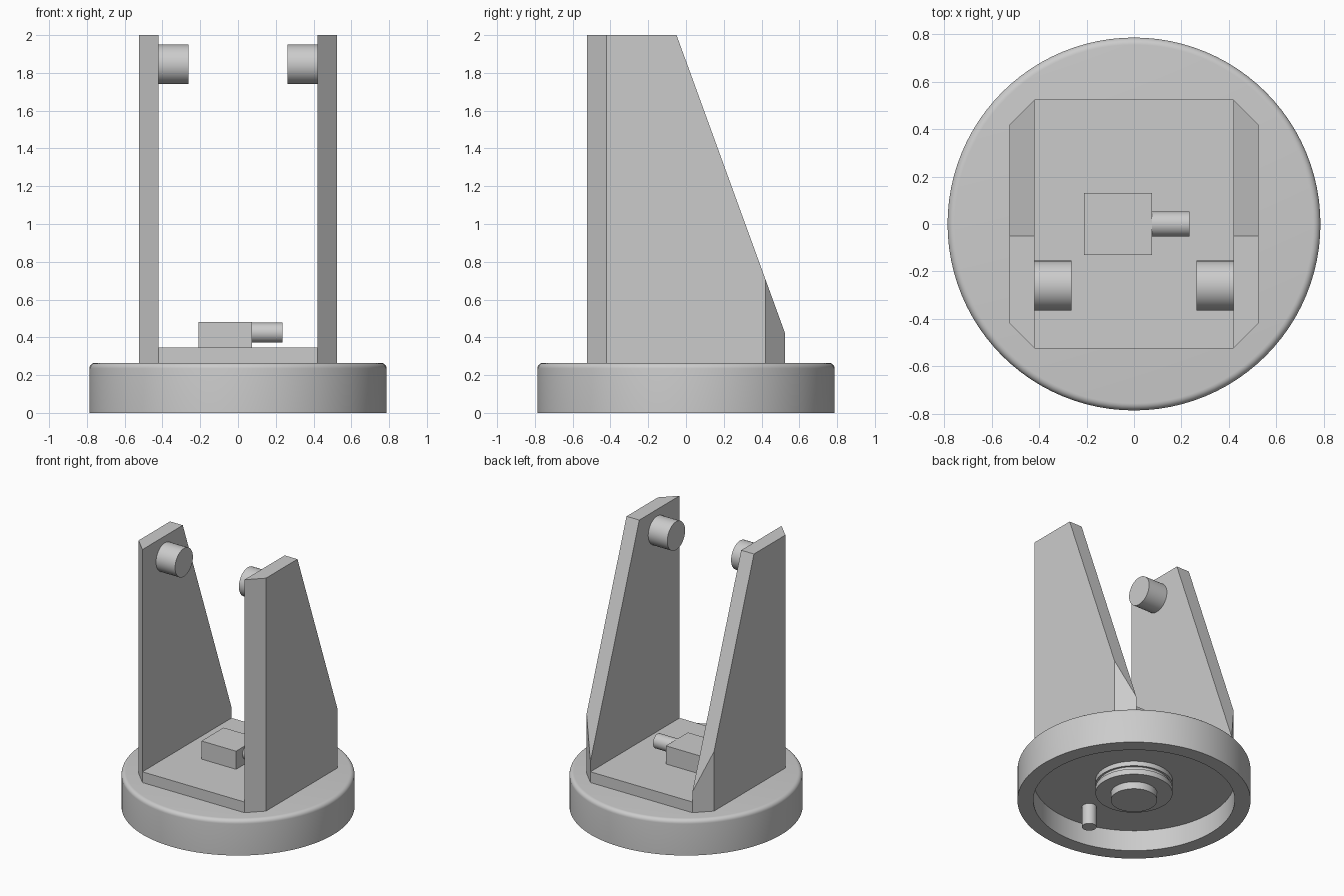
import bpy, bmesh, math
from mathutils import Matrix, Vector

default = bpy.data.objects.get("Cube")
if default:
    bpy.data.objects.remove(default, do_unlink=True)

grey = bpy.data.materials.new("plain_grey")
grey.use_nodes = True
grey.diffuse_color = (0.6, 0.6, 0.6, 1)
bsdf = next(n for n in grey.node_tree.nodes if n.type == 'BSDF_PRINCIPLED')
bsdf.inputs["Base Color"].default_value = (0.6, 0.6, 0.6, 1)


def finish(name, bm, smooth=False):
    bmesh.ops.recalc_face_normals(bm, faces=bm.faces)
    mesh = bpy.data.meshes.new(name)
    bm.to_mesh(mesh)
    bm.free()
    mesh.materials.append(grey)
    ob = bpy.data.objects.new(name, mesh)
    bpy.context.collection.objects.link(ob)
    if smooth:
        bpy.ops.object.select_all(action='DESELECT')
        ob.select_set(True)
        bpy.context.view_layer.objects.active = ob
        bpy.ops.object.shade_smooth_by_angle(angle=math.radians(35))
    return ob


def lathe(name, profile, steps=96):
    """Revolve an open (radius, z) profile, starting and ending on the axis."""
    bm = bmesh.new()
    verts = [bm.verts.new((r, 0, z)) for r, z in profile]
    edges = [bm.edges.new(pair) for pair in zip(verts, verts[1:])]
    bmesh.ops.spin(bm, geom=verts + edges, cent=(0, 0, 0), axis=(0, 0, 1),
                   angle=math.tau, steps=steps, use_merge=True)
    bmesh.ops.remove_doubles(bm, verts=bm.verts, dist=1e-4)
    return finish(name, bm, True)


def cylinder(name, start, end, radius, sides=48):
    a, b = Vector(start), Vector(end)
    turn = (b - a).to_track_quat('Z', 'Y').to_matrix().to_4x4()
    bm = bmesh.new()
    bmesh.ops.create_cone(bm, cap_ends=True, segments=sides, radius1=radius,
                          radius2=radius, depth=(b - a).length,
                          matrix=Matrix.Translation((a + b) / 2) @ turn)
    return finish(name, bm, True)


def box(name, low, high):
    a, b = Vector(low), Vector(high)
    bm = bmesh.new()
    bmesh.ops.create_cube(bm, size=1, matrix=Matrix.Translation((a + b) / 2)
                          @ Matrix.Diagonal((*(b - a), 1)))
    return finish(name, bm)


INNER, OUTER, DECK, CEILING = 0.42, 0.525, 0.265, 0.155
RIM, FILLET = 0.787, 0.03


def side_wall(name, side):
    """Tapered upright with its two outer vertical corners chamfered."""
    bm = bmesh.new()
    outline = [(-OUTER, DECK), (OUTER, DECK), (OUTER, 0.42), (-0.05, 2), (-OUTER, 2)]
    face = bm.faces.new([bm.verts.new((side * INNER, y, z)) for y, z in outline])
    ext = bmesh.ops.extrude_face_region(bm, geom=[face])
    moved = [g for g in ext["geom"] if isinstance(g, bmesh.types.BMVert)]
    bmesh.ops.translate(bm, verts=moved, vec=(side * (OUTER - INNER), 0, 0))
    for end in (-1, 1):
        cut = bmesh.ops.bisect_plane(
            bm, geom=bm.verts[:] + bm.edges[:] + bm.faces[:], dist=1e-5,
            plane_co=(side * INNER, end * OUTER, 0),
            plane_no=(side, end, 0), clear_outer=True)
        rim = [g for g in cut["geom_cut"] if isinstance(g, bmesh.types.BMEdge)]
        bmesh.ops.holes_fill(bm, edges=[e for e in rim if e.is_boundary])
    bmesh.ops.holes_fill(bm, edges=[e for e in bm.edges if e.is_boundary])
    return finish(name, bm)


# Hollow round base with a rounded top rim
arc = [(RIM - FILLET + FILLET * math.cos(t), DECK - FILLET + FILLET * math.sin(t))
       for t in (i * math.pi / 12 for i in range(7))]
lathe("base", [(0, CEILING), (0.68, CEILING), (0.68, 0), (RIM, 0)] + arc + [(0, DECK)])

# Grooved hub, spigot and locating pin under the base
lathe("hub", [(0, CEILING), (0.26, CEILING), (0.26, 0.12), (0.245, 0.12),
              (0.245, 0.095), (0.26, 0.095), (0.26, 0.054), (0, 0.054)])
cylinder("spigot", (0, 0, 0.054), (0, 0, 0), 0.157)
cylinder("locating_pin", (0, -0.47, CEILING), (0, -0.47, 0), 0.05)

# Uprights with inward-facing pivots
for label, side in (("left", 1), ("right", -1)):
    side_wall(label + "_wall", side)
    cylinder(label + "_pivot", (side * INNER, -0.26, 1.845),
             (side * 0.263, -0.26, 1.845), 0.105)

# Floor plate, motor block and shaft
box("floor_plate", (-INNER, -OUTER, DECK), (INNER, OUTER, 0.345))
box("motor_block", (-0.21, -0.13, 0.345), (0.075, 0.13, 0.48))
cylinder("motor_shaft", (0.075, 0, 0.425), (0.235, 0, 0.425), 0.053)
